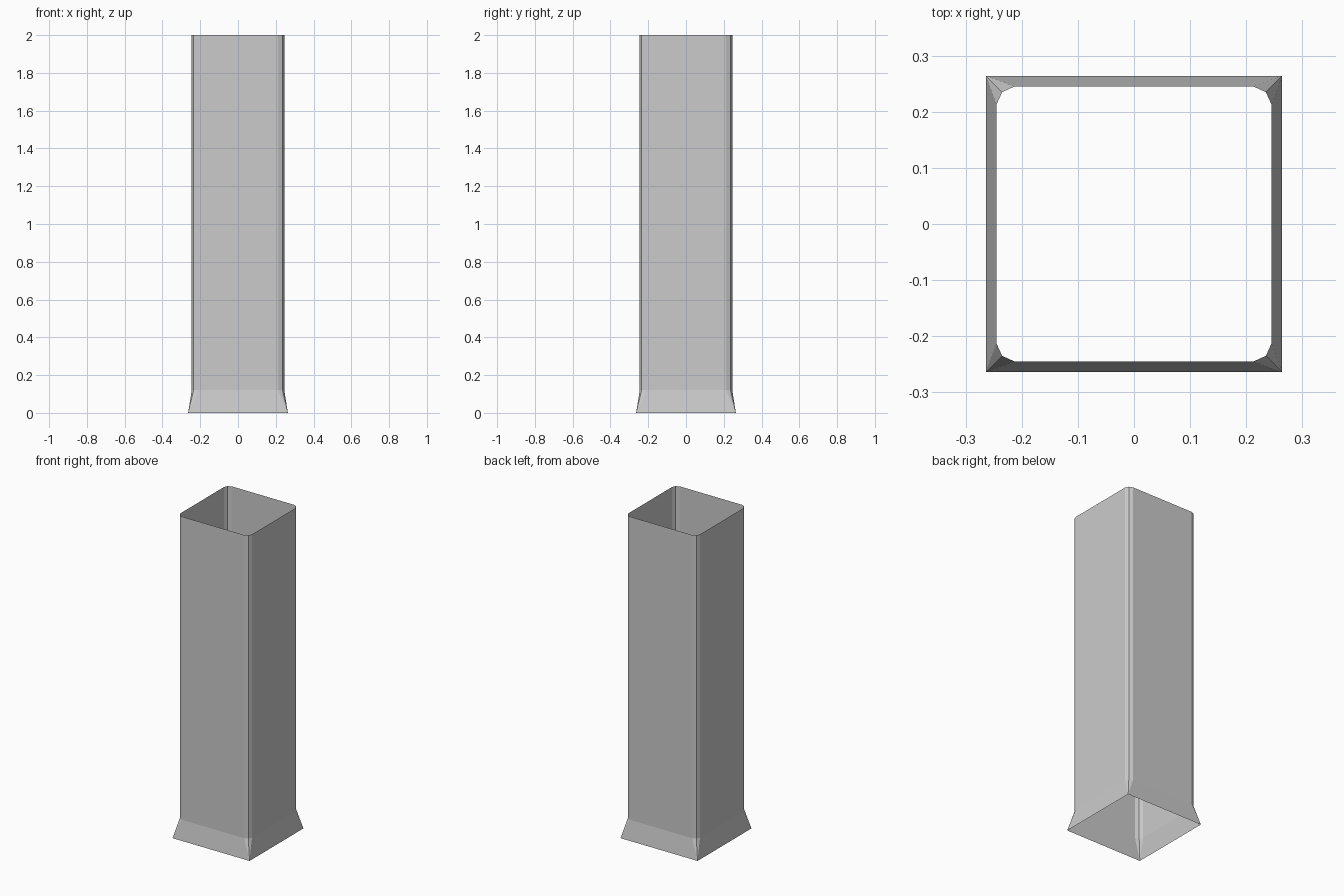
import bpy, bmesh

if "Cube" in bpy.data.objects:
    bpy.data.objects.remove(bpy.data.objects["Cube"])

HALF, CUT, MID = 0.245, 0.213, 0.235   # shaft half width and rounded corner points
BASE, FLARE_Z, TOP_Z = 0.264, 0.12, 2.0


def rotated(p, k):
    """Turn a 2D point by k quarter turns."""
    x, y = p
    for _ in range(k):
        x, y = -y, x
    return x, y


def make_object(name, bm):
    bmesh.ops.recalc_face_normals(bm, faces=bm.faces[:])
    mesh = bpy.data.meshes.new(name)
    bm.to_mesh(mesh)
    bm.free()
    obj = bpy.data.objects.new(name, mesh)
    bpy.context.collection.objects.link(obj)


# Open square column: rounded shaft with a flared skirt down to sharp corners
bm = bmesh.new()
corner = [(HALF, CUT), (MID, MID), (CUT, HALF)]
outline = [rotated(p, k) for k in range(4) for p in corner]
low = [bm.verts.new((x, y, FLARE_Z)) for x, y in outline]
top = [bm.verts.new((x, y, TOP_Z)) for x, y in outline]
foot = [bm.verts.new((*rotated((BASE, BASE), k), 0)) for k in range(4)]

# Shaft walls
n = len(outline)
for i in range(n):
    j = (i + 1) % n
    bm.faces.new((low[i], low[j], top[j], top[i]))

# Skirt: two corner triangles and one sloping panel per side
for k in range(4):
    a, b, c = low[3 * k:3 * k + 3]
    bm.faces.new((foot[k], b, a))
    bm.faces.new((foot[k], c, b))
    bm.faces.new((foot[k], foot[(k + 1) % 4], low[(3 * k + 3) % n], c))

make_object("column_shell", bm)
